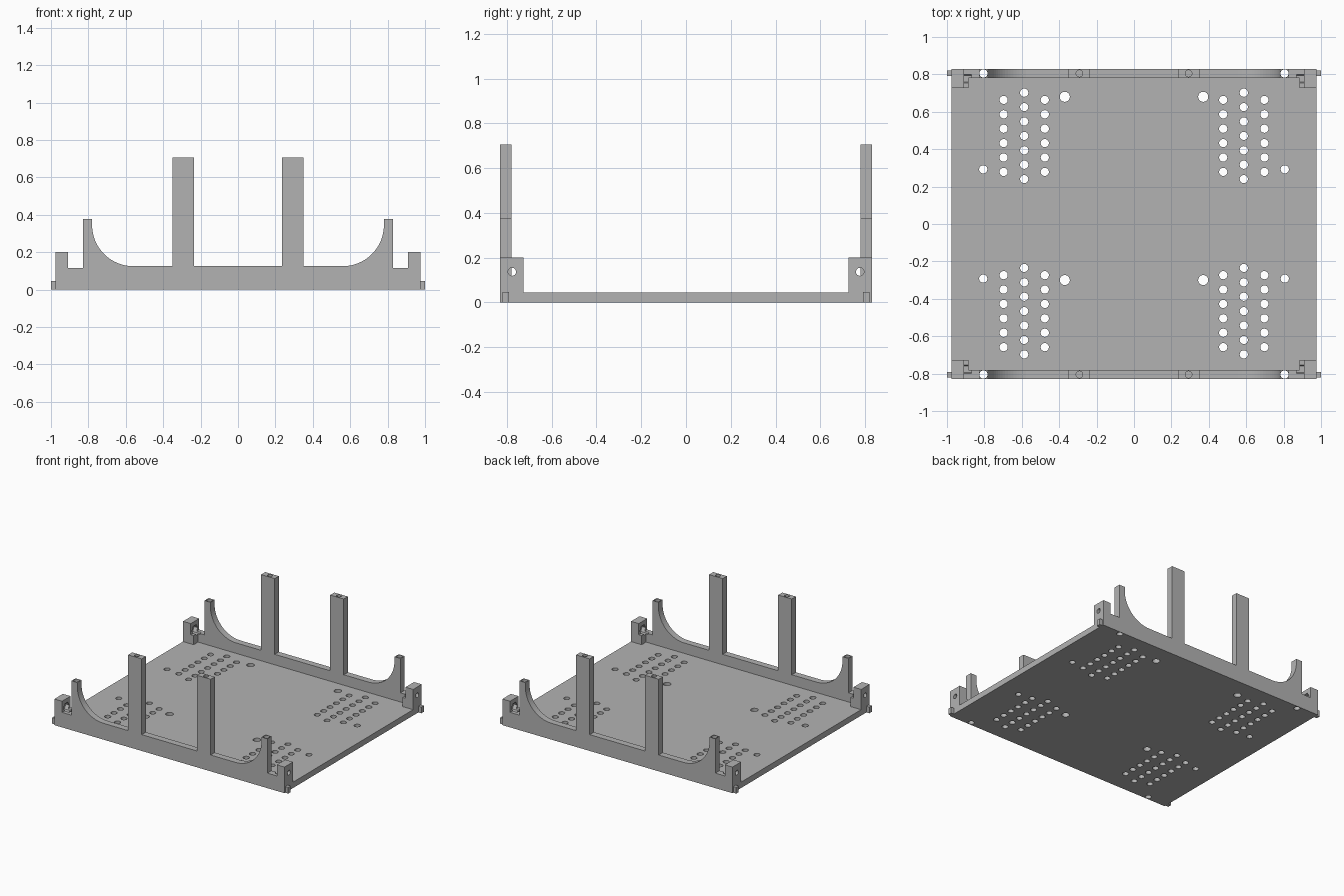
import bpy, bmesh, math
from mathutils import Matrix, Vector

if "Cube" in bpy.data.objects:
    bpy.data.objects.remove(bpy.data.objects["Cube"], do_unlink=True)

grey = bpy.data.materials.new("plain grey")
grey.use_nodes = True
COLOUR = (0.45, 0.45, 0.45, 1)
grey.diffuse_color = COLOUR
grey.node_tree.nodes["Principled BSDF"].inputs["Base Color"].default_value = COLOUR

HALF_X, HALF_Y, WALL_Y, PLATE_Z = 0.975, 0.83, 0.78, 0.045
SIDES = (-1, 1)


def make(name, bm):
    bmesh.ops.recalc_face_normals(bm, faces=bm.faces)
    mesh = bpy.data.meshes.new(name)
    bm.to_mesh(mesh)
    bm.free()
    mesh.materials.append(grey)
    obj = bpy.data.objects.new(name, mesh)
    bpy.context.collection.objects.link(obj)
    return obj


def add_box(bm, x0, x1, y0, y1, z0, z1):
    lo, hi = Vector((x0, y0, z0)), Vector((x1, y1, z1))
    bmesh.ops.create_cube(bm, size=1, matrix=Matrix.Translation((lo + hi) / 2)
                          @ Matrix.Diagonal((*(hi - lo), 1)))


def add_rod(bm, centre, radius, length, along_x=False, sides=24):
    turn = Matrix.Rotation(math.pi / 2, 4, "Y") if along_x else Matrix()
    bmesh.ops.create_cone(bm, cap_ends=True, segments=sides, radius1=radius, radius2=radius,
                          depth=length, matrix=Matrix.Translation(centre) @ turn)


def combine(obj, bm, operation):
    """Join or cut an object with the shapes in bm, then drop the helper."""
    helper = make("helper", bm)
    helper.hide_render = True
    mod = obj.modifiers.new("combine", "BOOLEAN")
    mod.operation, mod.object, mod.solver = operation, helper, "EXACT"
    bpy.context.view_layer.update()
    graph = bpy.context.evaluated_depsgraph_get()
    result = bpy.data.meshes.new_from_object(obj.evaluated_get(graph))
    obj.modifiers.clear()
    obj.data = result
    bpy.data.objects.remove(helper, do_unlink=True)


# Base plate
bm = bmesh.new()
add_box(bm, -HALF_X, HALF_X, -WALL_Y, WALL_Y, 0, PLATE_Z)
plate = make("base_plate", bm)

# Hole groups in the plate
bm = bmesh.new()
for sx in SIDES:
    for mid_y, big_y in ((0.471, 0.68), (-0.466, -0.30)):
        for column, count in ((-1, 6), (0, 7), (1, 6)):
            for i in range(count):
                y = mid_y + (i - (count - 1) / 2) * 0.077
                add_rod(bm, (sx * 0.587 + column * 0.11, y, 0), 0.022, 0.3)
        add_rod(bm, (sx * 0.37, big_y, 0), 0.027, 0.3)
    for sy in SIDES:
        add_rod(bm, (sx * 0.806, sy * 0.292, 0), 0.022, 0.3)
combine(plate, bm, "DIFFERENCE")

# Half outline of a side wall: tall post, quarter-round cradle, end post, corner
ARC_X, ARC_Z, ARC_R = 0.56, 0.345, 0.22
half = [(0.235, 0.125), (0.235, 0.705), (0.35, 0.705), (0.35, 0.125)]
for i in range(21):
    a = math.pi / 2 * i / 20
    half.append((ARC_X + ARC_R * math.sin(a), ARC_Z - ARC_R * math.cos(a)))
half += [(0.78, 0.378), (0.83, 0.378), (0.83, 0.115), (0.91, 0.115),
         (0.91, 0.2), (HALF_X, 0.2), (HALF_X, 0)]
outline = [(-x, z) for x, z in reversed(half)] + half

for sy, name in ((-1, "front"), (1, "back")):
    bm = bmesh.new()
    face = bm.faces.new([bm.verts.new((x, sy * WALL_Y, z)) for x, z in outline])
    grown = bmesh.ops.extrude_face_region(bm, geom=[face])["geom"]
    bmesh.ops.translate(bm, vec=(0, sy * (HALF_Y - WALL_Y), 0),
                        verts=[v for v in grown if isinstance(v, bmesh.types.BMVert)])
    wall = make(name + "_wall", bm)

    # Corner blocks and their low ledges
    ys = sorted((sy * 0.727, sy * 0.8))
    for x0, z1 in ((0.91, 0.2), (0.885, 0.115)):
        bm = bmesh.new()
        for sx in SIDES:
            add_box(bm, *sorted((sx * x0, sx * HALF_X)), *ys, PLATE_Z, z1)
        combine(wall, bm, "UNION")

    # Screw holes in the posts and corners
    bm = bmesh.new()
    for sx in SIDES:
        add_rod(bm, (sx * 0.292, sy * 0.805, 0.705), 0.018, 0.12)
        add_rod(bm, (sx * 0.805, sy * 0.805, 0.2), 0.022, 0.8)
        add_rod(bm, (sx * 0.93, sy * 0.777, 0.137), 0.018, 0.14, True)
    combine(wall, bm, "DIFFERENCE")

    # Hexagonal nut pockets on the inner corner faces
    bm = bmesh.new()
    for sx in SIDES:
        add_rod(bm, (sx * 0.905, sy * 0.777, 0.137), 0.035, 0.07, True, 6)
    combine(wall, bm, "DIFFERENCE")

    # End tabs
    for sx, side in ((1, "left"), (-1, "right")):
        bm = bmesh.new()
        add_box(bm, *sorted((sx * HALF_X, sx)), *sorted((sy * 0.79, sy * 0.82)), 0, 0.047)
        make(f"{name}_{side}_tab", bm)
